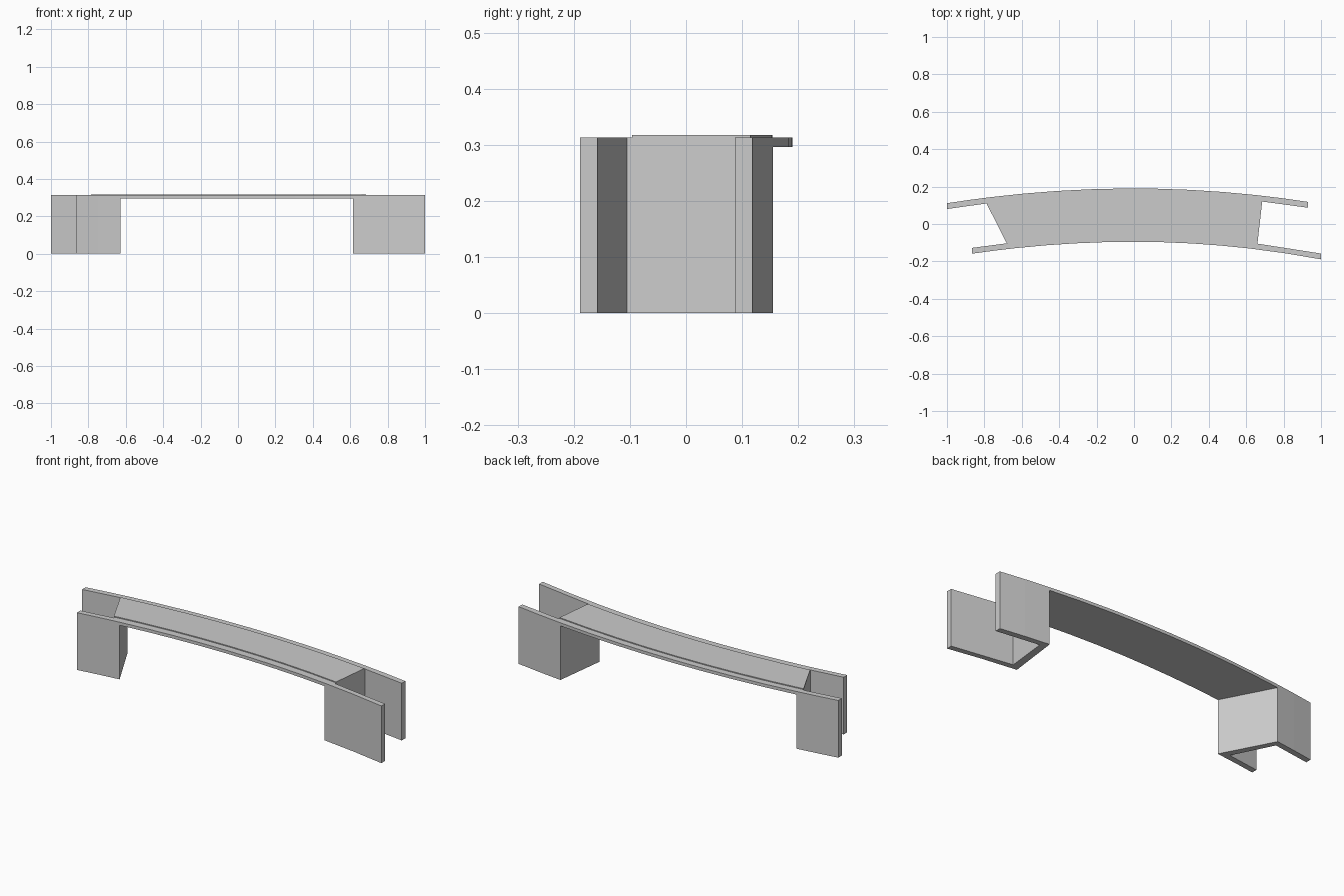
import bpy, bmesh

if "Cube" in bpy.data.objects:
    bpy.data.objects.remove(bpy.data.objects["Cube"])


def back(x):
    """Outer line of the rear side in plan."""
    return 0.19 - (0.079 if x < 0 else 0.083) * x * x


def front(x):
    """Outer line of the front side in plan."""
    return -0.095 - (0.085 if x < 0 else 0.094) * x * x


def strip(line, x0, x1, n, inset=0.0):
    """Points along a plan line between two stations."""
    return [(x, line(x) + inset) for x in (x0 + (x1 - x0) * i / n for i in range(n + 1))]


def prism(name, outline, z0, z1):
    """Extrude a plan outline between two heights."""
    bm = bmesh.new()
    face = bm.faces.new([bm.verts.new((x, y, z0)) for x, y in outline])
    ext = bmesh.ops.extrude_face_region(bm, geom=[face])
    for v in ext["geom"]:
        if isinstance(v, bmesh.types.BMVert):
            v.co.z = z1
    bmesh.ops.recalc_face_normals(bm, faces=bm.faces[:])
    mesh = bpy.data.meshes.new(name)
    bm.to_mesh(mesh)
    bm.free()
    ob = bpy.data.objects.new(name, mesh)
    bpy.context.collection.objects.link(ob)
    return ob


T = 0.031       # wall thickness
TOP = 0.313     # wall and deck height

# Abutments: end wall with two wing walls
# wing end back, wing end front, outer wall x (back, front), inner wall x (back, front)
ABUTMENTS = {
    "left_abutment": (-1.0, -0.865, -0.787, -0.68, -0.77, -0.627),
    "right_abutment": (0.93, 1.0, 0.685, 0.66, 0.652, 0.616),
}
for name, (eb, ef, ob_, of, ib, i_f) in ABUTMENTS.items():
    outline = (strip(back, ib, eb, 2)
               + strip(back, eb, ob_, 1, -T)
               + strip(front, of, ef, 1, T)
               + strip(front, ef, i_f, 2))
    prism(name, outline, 0, TOP)

# Curved deck slab spanning between the abutments
prism("deck", strip(back, -0.77, 0.652, 8) + strip(front, 0.616, -0.627, 8), 0.296, TOP)

# Raised road surface, set in from both edges
prism("road_surface",
      strip(back, -0.786, 0.685, 8, -0.036) + strip(front, 0.661, -0.685, 8, 0.04),
      TOP, 0.318)
